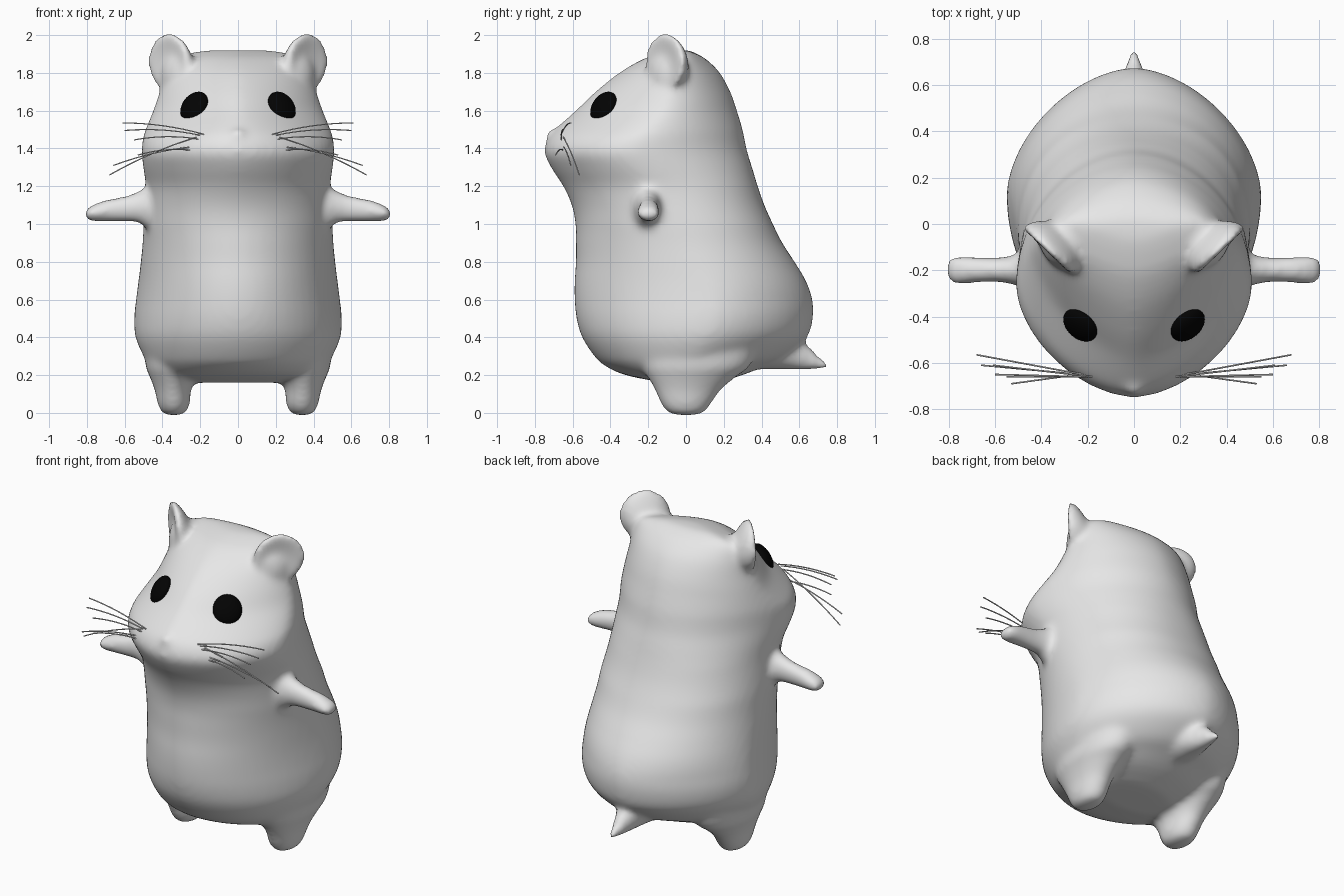
import bpy, bmesh, math
from mathutils import Vector, Matrix

cube = bpy.data.objects.get("Cube")
if cube:
    bpy.data.objects.remove(cube, do_unlink=True)


def material(name, rgb, rough):
    m = bpy.data.materials.new(name)
    m.use_nodes = True
    m.diffuse_color = (*rgb, 1)
    shader = m.node_tree.nodes["Principled BSDF"]
    shader.inputs["Base Color"].default_value = (*rgb, 1)
    shader.inputs["Roughness"].default_value = rough
    return m


fur = material("grey fur", (0.8, 0.8, 0.8), 0.6)
black = material("eye black", (0.001, 0.001, 0.001), 0.5)


def finish(bm, name, mat):
    bmesh.ops.recalc_face_normals(bm, faces=bm.faces)
    mesh = bpy.data.meshes.new(name)
    bm.to_mesh(mesh)
    bm.free()
    mesh.materials.append(mat)
    mesh.shade_smooth()
    obj = bpy.data.objects.new(name, mesh)
    bpy.context.collection.objects.link(obj)
    return obj


def loft(bm, rings):
    """Skin a closed shell over a list of point rings."""
    loops = [[bm.verts.new(p) for p in ring] for ring in rings]
    for a, b in zip(loops, loops[1:]):
        for i in range(len(a)):
            j = (i + 1) % len(a)
            bm.faces.new((a[i], a[j], b[j], b[i]))
    bm.faces.new(loops[0][::-1])
    bm.faces.new(loops[-1])


def flowing(rows, steps=4):
    """Fill in rows along a smooth spline through the given ones."""
    out = []
    for k in range(len(rows) - 1):
        near = [rows[min(max(k + d, 0), len(rows) - 1)] for d in (-1, 0, 1, 2)]
        for s in range(steps):
            t = s / steps
            out.append([b + 0.5 * (t * (c - a) + t * t * (2 * a - 5 * b + 4 * c - d)
                                   + t ** 3 * (3 * b - a - 3 * c + d))
                        for a, b, c, d in zip(*near)])
    return out + [rows[-1]]


def power(v, n):
    return math.copysign(abs(v) ** (2 / n), v)


def ramp(z, low, high):
    return min(max((z - low) / (high - low), 0), 1)


def body_ring(z, w, front, mid, back, segments=64):
    """Rounded section with separate front and back curves."""
    n_front = 1.92 - 0.2 * ramp(z, 1, 1.3) - 0.22 * ramp(z, 1.4, 1.6)
    n_back = 1.72 + 0.45 * ramp(z, 0.6, 1) - 0.4 * ramp(z, 1.2, 1.6)
    ring = []
    for i in range(segments):
        a = math.tau * i / segments
        c, s = math.cos(a), math.sin(a)
        n, reach = (n_front, mid - front) if s < 0 else (n_back, back - mid)
        ring.append((w * power(c, n), mid + reach * power(s, n), z))
    return ring


def ellipse(centre, u, v, segments=24):
    return [Vector(centre) + Vector(u) * math.cos(math.tau * i / segments)
            + Vector(v) * math.sin(math.tau * i / segments) for i in range(segments)]


bm = bmesh.new()

# Trunk and head: height, half width, front, widest, back
trunk = [
    (0.16, 0.25, -0.12, 0, 0.16), (0.20, 0.41, -0.32, 0, 0.30),
    (0.25, 0.465, -0.43, 0.02, 0.42), (0.30, 0.50, -0.485, 0.05, 0.53),
    (0.40, 0.543, -0.55, 0.1, 0.64), (0.50, 0.55, -0.58, 0.13, 0.672),
    (0.60, 0.54, -0.59, 0.13, 0.67), (0.70, 0.527, -0.59, 0.1, 0.635),
    (0.80, 0.515, -0.583, 0.05, 0.575), (0.90, 0.505, -0.583, 0, 0.51),
    (1.00, 0.50, -0.585, -0.05, 0.46), (1.10, 0.492, -0.605, -0.1, 0.415),
    (1.20, 0.488, -0.65, -0.15, 0.38), (1.30, 0.502, -0.715, -0.23, 0.35),
    (1.38, 0.51, -0.75, -0.27, 0.325), (1.45, 0.505, -0.733, -0.24, 0.31),
    (1.50, 0.49, -0.695, -0.19, 0.30), (1.60, 0.45, -0.585, -0.11, 0.27),
    (1.70, 0.415, -0.48, -0.08, 0.235), (1.80, 0.38, -0.355, -0.05, 0.18),
    (1.87, 0.34, -0.235, -0.02, 0.11), (1.90, 0.28, -0.15, 0, 0.06),
    (1.92, 0.18, -0.07, 0, 0.02),
]
loft(bm, [body_ring(*row) for row in flowing(trunk)])

for side in (1, -1):
    # Arms: reach, height, half height, half depth
    arm = [(0.38, 1.085, 0.14, 0.1), (0.48, 1.087, 0.11, 0.078), (0.53, 1.09, 0.083, 0.062),
           (0.60, 1.08, 0.068, 0.054), (0.70, 1.07, 0.058, 0.058),
           (0.77, 1.058, 0.044, 0.062), (0.80, 1.052, 0.03, 0.048), (0.813, 1.05, 0.012, 0.02)]
    loft(bm, [ellipse((side * x, -0.198, z), (0, d, 0), (0, 0, h)) for x, z, h, d in flowing(arm)])

    # Legs flaring into the haunches: height, centre x, half width, centre y, half depth
    leg = [(-0.012, 0.34, 0.035, 0, 0.05), (0.005, 0.34, 0.066, 0, 0.1),
           (0.05, 0.34, 0.086, 0, 0.135), (0.12, 0.345, 0.096, 0.01, 0.175),
           (0.19, 0.345, 0.122, 0.03, 0.235), (0.25, 0.34, 0.15, 0.05, 0.29),
           (0.38, 0.33, 0.16, 0.07, 0.31), (0.5, 0.32, 0.14, 0.08, 0.25)]
    loft(bm, [ellipse((side * x, y, z), (w, 0, 0), (0, d, 0)) for z, x, w, y, d in flowing(leg)])

    # Ears: hollowed on the outward front face, thick and tapering behind
    across = Vector((side * 0.72, 0.69, 0))
    facing = Vector((side * 0.69, -0.72, 0))
    up = Vector((0, 0, 1))
    ear = bmesh.ops.create_uvsphere(bm, u_segments=32, v_segments=24, radius=1)["verts"]
    for v in ear:
        x, y, z = v.co
        rim = 1 - x * x - z * z
        depth = y * 0.05 - 0.05 * rim if y > 0 else y * (0.105 - 0.055 * z)
        v.co = (Vector((side * 0.367, -0.113, 1.86)) + across * x * 0.15
                + up * z * 0.152 + facing * depth)
    # Ear roots blending into the head
    root = bmesh.ops.create_uvsphere(bm, u_segments=24, v_segments=16, radius=1)["verts"]
    for v in root:
        x, y, z = v.co
        v.co = (Vector((side * 0.31, -0.1, 1.78)) + across * x * 0.115
                + facing * y * 0.085 + up * z * 0.14)

# Tail: depth, height, half width, half height
tail = [(0.22, 0.30, 0.06, 0.06), (0.40, 0.33, 0.12, 0.10), (0.50, 0.33, 0.105, 0.10),
        (0.60, 0.31, 0.066, 0.085), (0.66, 0.285, 0.045, 0.058),
        (0.71, 0.262, 0.03, 0.032), (0.76, 0.25, 0.012, 0.012)]
loft(bm, [ellipse((0, y, z), (w, 0, 0), (0, 0, h)) for y, z, w, h in flowing(tail)])

# Nose
bmesh.ops.create_uvsphere(bm, u_segments=20, v_segments=12, radius=0.042,
                          matrix=Matrix.Translation((0, -0.7, 1.465)))

# Merge everything into one soft skin
body = finish(bm, "body", fur)
bpy.context.view_layer.objects.active = body
remesh = body.modifiers.new("merge", "REMESH")
remesh.mode = "VOXEL"
remesh.voxel_size = 0.017
remesh.use_smooth_shade = True
soften = body.modifiers.new("soften", "SMOOTH")
soften.factor = 0.5
soften.iterations = 14
for name in ("merge", "soften"):
    bpy.ops.object.modifier_apply(modifier=name)
body.data.shade_smooth()

# Eyes: flattened domes resting on the face
for side, label in ((1, "left"), (-1, "right")):
    _, spot, normal, _ = body.closest_point_on_mesh(Vector((side * 0.235, -0.44, 1.625)))
    normal.z *= 0.75
    eye = bmesh.new()
    bmesh.ops.create_uvsphere(eye, u_segments=32, v_segments=16, radius=1)
    turn = normal.to_track_quat("Z", "Y").to_matrix().to_4x4()
    eye.transform(Matrix.Translation(spot) @ turn @ Matrix.Diagonal((0.084, 0.089, 0.042, 1)))
    finish(eye, label + "_eye", black)

# Whiskers: root, then tip
strands = [
    ((0.18, -0.66, 1.475), (0.61, -0.61, 1.535)), ((0.20, -0.66, 1.47), (0.60, -0.65, 1.495)),
    ((0.21, -0.66, 1.45), (0.55, -0.66, 1.445)), ((0.22, -0.65, 1.46), (0.68, -0.565, 1.26)),
    ((0.23, -0.65, 1.41), (0.66, -0.61, 1.31)), ((0.24, -0.65, 1.39), (0.53, -0.69, 1.365)),
]
for side, label in ((1, "left"), (-1, "right")):
    curve = bpy.data.curves.new(label + "_whiskers", "CURVE")
    curve.dimensions = "3D"
    curve.bevel_depth = 0.0035
    curve.bevel_resolution = 1
    curve.use_fill_caps = True
    curve.materials.append(fur)
    for start, end in strands:
        a, b = Vector(start), Vector(end)
        line = curve.splines.new("POLY")
        line.points.add(8)
        for i, point in enumerate(line.points):
            t = i / 8
            p = a.lerp(b, t) + Vector((0, 0, 0.06 * t * (1 - t)))
            point.co = (side * p.x, p.y, p.z, 1)
    bpy.context.collection.objects.link(bpy.data.objects.new(label + "_whiskers", curve))
